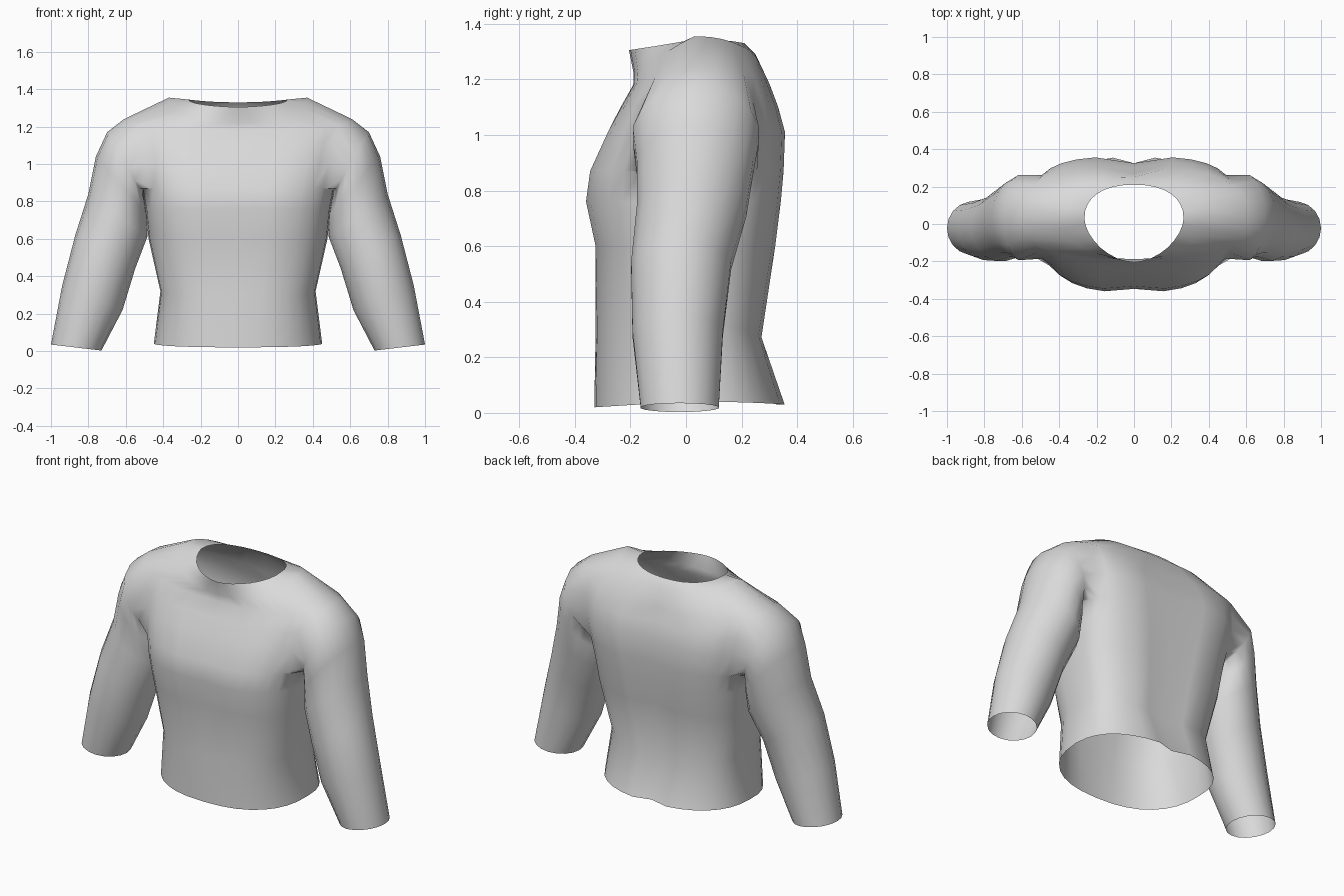
import bpy, bmesh, math
from mathutils import Vector

cube = bpy.data.objects.get("Cube")
if cube:
    bpy.data.objects.remove(cube, do_unlink=True)

COLS = 32
QUARTER, HALF = COLS // 4, COLS // 2
MID_Y = 0.03

# Torso rings, hem to neck:
# half width, front y, back y, front z, side z, back z, front and back roundness
TORSO = [
    (.45, -.33, .36, .02, .04, .03, .85, .85),
    (.415, -.325, .275, .3, .32, .27, .75, .75),
    (.478, -.33, .325, .6, .6, .6, .7, .7),
    (.495, -.365, .345, .76, .76, .76, .7, .65),
    (.515, -.35, .355, .87, .87, .87, .7, .62),
    (.55, -.285, .36, 1.01, 1.01, 1.01, .65, .6),
    (.57, -.235, .335, 1.1, 1.13, 1.1, .65, .62),
    (.61, -.19, .305, 1.18, 1.24, 1.18, .75, .75),
    (.37, -.188, .25, 1.22, 1.355, 1.29, .9, .85),
    (.265, -.205, .21, 1.305, 1.345, 1.33, 1.15, .88),
]
ARMPIT, SHOULDER, REACH = 4, 7, 3

# Sleeve rings, shoulder to cuff: outer x z, inner x z, front y, back y
SLEEVE = [
    (.70, 1.17, .505, .83, -.195, .265),
    (.76, 1.04, .485, .73, -.18, .245),
    (.80, .84, .485, .61, -.18, .22),
    (.87, .62, .55, .44, -.2, .165),
    (.94, .35, .617, .22, -.195, .135),
    (1, .035, .73, .003, -.165, .12),
]


def power(value, exponent):
    return math.copysign(abs(value) ** exponent, value)


def torso_point(ring, row, col):
    half, front, back, zf, zs, zb, ef, eb = ring
    a = math.tau * col / COLS
    c, s = math.cos(a), math.sin(a)
    # The front falls away from the shoulder faster than the back
    y_end, z_end, e, fall = (front, zf, ef, -s) if s < 0 else (back, zb, eb, s * s)
    y = MID_Y + abs(y_end - MID_Y) * power(s, e)
    # Shallow crease along the spine and the breastbone
    if col == QUARTER and row < SHOULDER + 1:
        y -= .035
    if col == QUARTER + HALF and 1 < row < SHOULDER - 1:
        y += .018
    return Vector((half * power(c, e), y, zs + (z_end - zs) * fall))


def armhole(grid, side):
    """Opening edge from the top centre, round the front, and back up."""
    centre = 0 if side > 0 else HALF
    path = [(SHOULDER, k) for k in range(REACH + 1)]
    path += [(r, REACH) for r in range(SHOULDER - 1, ARMPIT, -1)]
    path += [(ARMPIT, k) for k in range(REACH, -REACH - 1, -1)]
    path += [(r, -REACH) for r in range(ARMPIT + 1, SHOULDER)]
    path += [(SHOULDER, k) for k in range(-REACH, 0)]
    return [grid[r][(centre - side * k) % COLS] for r, k in path]


def sleeve_ring(bm, ring, side, count):
    ox, oz, ix, iz, front, back = ring
    outer, inner = Vector((side * ox, 0, oz)), Vector((side * ix, 0, iz))
    centre, spoke = (outer + inner) / 2, (outer - inner) / 2
    verts = []
    for i in range(count):
        a = math.tau * i / count
        p = centre + spoke * math.cos(a)
        p.y = (front + back) / 2 - (back - front) / 2 * math.sin(a)
        verts.append(bm.verts.new(p))
    return verts


def bridge(bm, a, b, skip=()):
    n = len(a)
    for i in range(n):
        if i not in skip:
            j = (i + 1) % n
            bm.faces.new((a[i], a[j], b[j], b[i]))


bm = bmesh.new()

# Torso and yoke, leaving the armholes open
grid = [[bm.verts.new(torso_point(ring, row, col)) for col in range(COLS)]
        for row, ring in enumerate(TORSO)]
holes = {(c + k) % COLS for c in (0, HALF) for k in range(-REACH, REACH)}
for r in range(len(grid) - 1):
    bridge(bm, grid[r], grid[r + 1], holes if ARMPIT <= r < SHOULDER else ())

# Sleeves grow out of the armholes
for side in (1, -1):
    previous = armhole(grid, side)
    for ring in SLEEVE:
        verts = sleeve_ring(bm, ring, side, len(previous))
        bridge(bm, previous, verts)
        previous = verts

# Tidy up
bmesh.ops.delete(bm, geom=[v for v in bm.verts if not v.link_faces], context='VERTS')
bmesh.ops.recalc_face_normals(bm, faces=bm.faces[:])
for face in bm.faces:
    face.smooth = True

mesh = bpy.data.meshes.new("shirt")
bm.to_mesh(mesh)
bm.free()
shirt = bpy.data.objects.new("shirt", mesh)
bpy.context.collection.objects.link(shirt)

# Plain cloth colour
cloth = bpy.data.materials.new("light grey cloth")
cloth.use_nodes = True
colour = (.7, .7, .7, 1)
cloth.diffuse_color = colour
shader = cloth.node_tree.nodes["Principled BSDF"]
shader.inputs["Base Color"].default_value = colour
mesh.materials.append(cloth)
